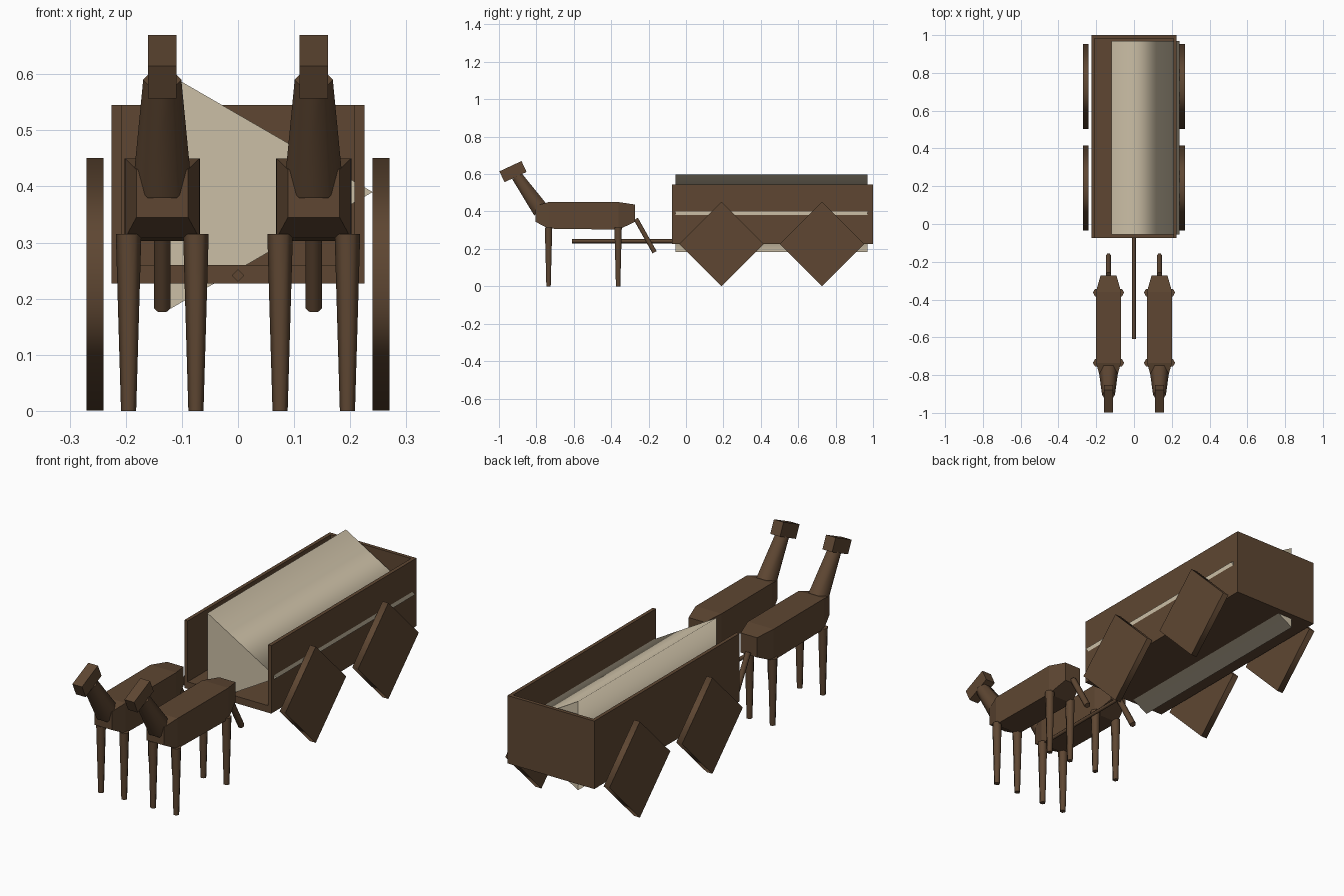
import bpy, bmesh
from math import cos, sin, pi, radians
from mathutils import Vector, Matrix

cube = bpy.data.objects.get("Cube")
if cube:
    bpy.data.objects.remove(cube, do_unlink=True)


def make_material(name, colour):
    mat = bpy.data.materials.new(name)
    mat.use_nodes = True
    mat.diffuse_color = colour
    mat.node_tree.nodes["Principled BSDF"].inputs["Base Color"].default_value = colour
    return mat


BROWN = make_material("dark brown", (0.112, 0.062, 0.032, 1))
CREAM = make_material("cream canvas", (0.60, 0.52, 0.38, 1))


def finish(name, bm, mat):
    bmesh.ops.recalc_face_normals(bm, faces=bm.faces[:])
    mesh = bpy.data.meshes.new(name)
    bm.to_mesh(mesh)
    bm.free()
    mesh.materials.append(mat)
    obj = bpy.data.objects.new(name, mesh)
    bpy.context.collection.objects.link(obj)
    return obj


def box(name, low, high, tilt=0, mat=BROWN):
    """Box between two corners, tilted about its own sideways axis."""
    low, high = Vector(low), Vector(high)
    bm = bmesh.new()
    bmesh.ops.create_cube(bm, size=1, matrix=Matrix.Translation((low + high) / 2)
                          @ Matrix.Rotation(tilt, 4, 'X')
                          @ Matrix.Diagonal((*(high - low), 1)))
    return finish(name, bm, mat)


def loft(name, rings, mat=BROWN, smooth=False):
    """Skin a list of matching point rings and cap both ends."""
    bm = bmesh.new()
    loops = [[bm.verts.new(p) for p in ring] for ring in rings]
    n = len(loops[0])
    for a, b in zip(loops, loops[1:]):
        for i in range(n):
            j = (i + 1) % n
            bm.faces.new((a[i], a[j], b[j], b[i])).smooth = smooth
    bm.faces.new(loops[0])
    bm.faces.new(loops[-1])
    return finish(name, bm, mat)


def rod(name, start, end, r1, r2, sides=6, first=(1, 0, 0), mat=BROWN):
    """Tapered round bar whose first corner points along 'first'."""
    start, end, u = Vector(start), Vector(end), Vector(first)
    v = (end - start).normalized().cross(u)
    turns = [2 * pi * i / sides for i in range(sides)]
    rings = [[c + (u * cos(t) + v * sin(t)) * r for t in turns]
             for c, r in ((start, r1), (end, r2))]
    return loft(name, rings, mat, smooth=True)


# Wagon bed, open at the front
W, T = 0.225, 0.017
FRONT, BACK, LOW, HIGH = -0.075, 1.0, 0.227, 0.545
box("wagon_floor", (-W, FRONT, LOW), (W, BACK, 0.26))
box("wagon_back", (-W, BACK - T, LOW), (W, BACK, HIGH))
for side, s in (("left", 1), ("right", -1)):
    xs = sorted((s * W, s * (W - T)))
    box(f"wagon_side_{side}", (xs[0], FRONT, LOW), (xs[1], BACK, HIGH))
    # Four-sided wheels
    for place, y in (("front", 0.19), ("back", 0.727)):
        rod(f"wheel_{place}_{side}", (s * 0.24, y, 0.226), (s * 0.27, y, 0.226),
            0.225, 0.225, sides=4, first=(0, 0, 1))

# Three-sided canvas cover and the draw pole
rod("canvas_cover", (0, -0.055, 0.39), (0, 0.97, 0.39), 0.24, 0.24, sides=3, mat=CREAM)
rod("draw_pole", (0, -0.61, 0.241), (0, -0.07, 0.241), 0.011, 0.011, sides=4)

# Pair of draught animals
BODY = ((-0.805, 0.046, 0.345, 0.43), (-0.735, 0.066, 0.308, 0.45),
        (-0.36, 0.067, 0.303, 0.45), (-0.272, 0.042, 0.345, 0.437))
for side, x in (("left", 0.135), ("right", -0.135)):
    loft(f"horse_body_{side}",
         [[(x - w, y, lo), (x + w, y, lo), (x + w, y, hi), (x - w, y, hi)]
          for y, w, lo, hi in BODY])
    rod(f"horse_neck_{side}", (x, -0.775, 0.405), (x, -0.905, 0.59), 0.052, 0.034)
    box(f"horse_head_{side}", (x - 0.025, -0.99, 0.581), (x + 0.025, -0.86, 0.645),
        tilt=radians(25))
    rod(f"horse_tail_{side}", (x, -0.268, 0.36), (x, -0.168, 0.182), 0.0143, 0.0143)
    for place, y in (("front", -0.735), ("back", -0.363)):
        for name, dx in (("left", 0.06), ("right", -0.06)):
            rod(f"horse_{side}_leg_{place}_{name}", (x + dx, y, 0), (x + dx, y, 0.315),
                0.0135, 0.0228)
